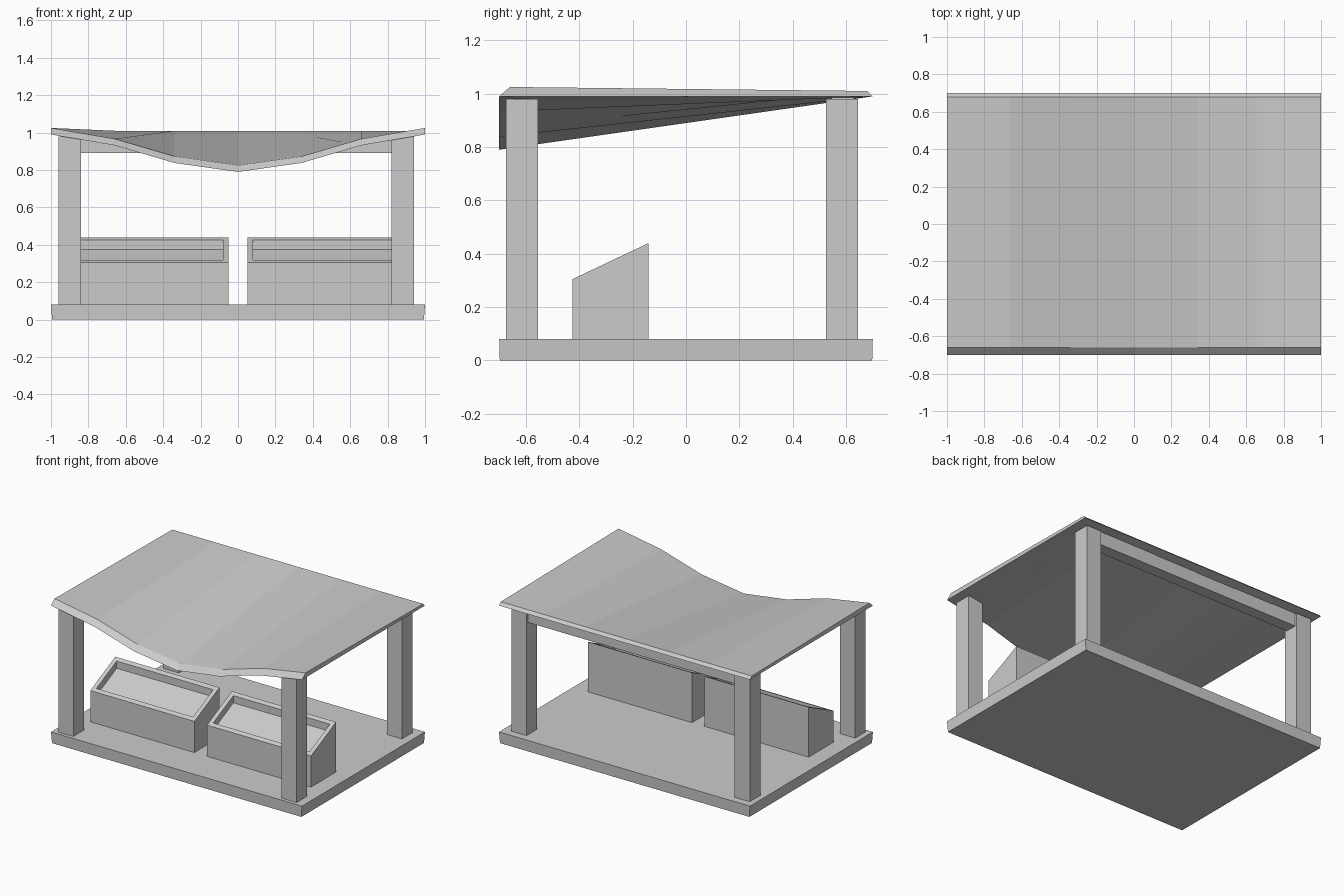
import bpy, bmesh

if "Cube" in bpy.data.objects:
    bpy.data.objects.remove(bpy.data.objects["Cube"])


def finish(name, bm):
    bmesh.ops.recalc_face_normals(bm, faces=bm.faces)
    mesh = bpy.data.meshes.new(name)
    bm.to_mesh(mesh)
    bm.free()
    obj = bpy.data.objects.new(name, mesh)
    bpy.context.collection.objects.link(obj)
    return obj


def box(x0, x1, y0, y1, z0, z1):
    bm = bmesh.new()
    bmesh.ops.create_cube(bm, size=1)
    for v in bm.verts:
        v.co = (x1 if v.co.x > 0 else x0,
                y1 if v.co.y > 0 else y0,
                z1 if v.co.z > 0 else z0)
    return bm


# Base slab, very slightly narrower at the bottom
bm = box(-1, 1, -0.7, 0.7, 0, 0.08)
for v in bm.verts:
    if v.co.z < 0.04:
        v.co.x *= 0.994
        v.co.y *= 0.997
finish("base_slab", bm)

# Four square posts
for row, y in (("front", -0.675), ("back", 0.525)):
    for side, x in (("left", -0.96), ("right", 0.82)):
        finish(f"{row}_{side}_post", box(x, x + 0.12, y, y + 0.12, 0.08, 0.98))

# Crossbeam between the back posts
finish("back_beam", box(-0.84, 0.82, 0.545, 0.63, 0.89, 0.985))

# Two display crates with a sloped, recessed top
for side, x0, x1 in (("left", -0.88, -0.05), ("right", 0.05, 0.88)):
    bm = box(x0, x1, -0.425, -0.14, 0.08, 0.44)
    for v in bm.verts:
        if v.co.z > 0.3 and v.co.y < -0.3:
            v.co.z = 0.305
    bmesh.ops.recalc_face_normals(bm, faces=bm.faces)
    bm.normal_update()
    top = max(bm.faces, key=lambda f: f.normal.z)
    bmesh.ops.inset_region(bm, faces=[top], thickness=0.043)
    # second zero-width ring becomes the recess wall
    bmesh.ops.inset_region(bm, faces=[top], thickness=0.0001)
    for v in top.verts:
        v.co.z -= 0.052
    finish(f"{side}_crate", bm)

# Draped roof: sagging front edge lofted to a straight back edge
half = [(0, 0.825), (0.34, 0.873), (0.66, 0.967), (1, 1.025)]
profile = [(-x, z) for x, z in half[:0:-1]] + half
bm = bmesh.new()
rings = []
for x, z in profile:
    section = [(-0.7, z - 0.035), (-0.66, z), (0.68, 1.01), (0.7, 0.99)]
    rings.append([bm.verts.new((x, y, h)) for y, h in section])
for a, b in zip(rings, rings[1:]):
    for i in range(4):
        j = (i + 1) % 4
        bm.faces.new((a[i], a[j], b[j], b[i]))
bm.faces.new(rings[0])
bm.faces.new(rings[-1])
finish("canopy_roof", bm)
